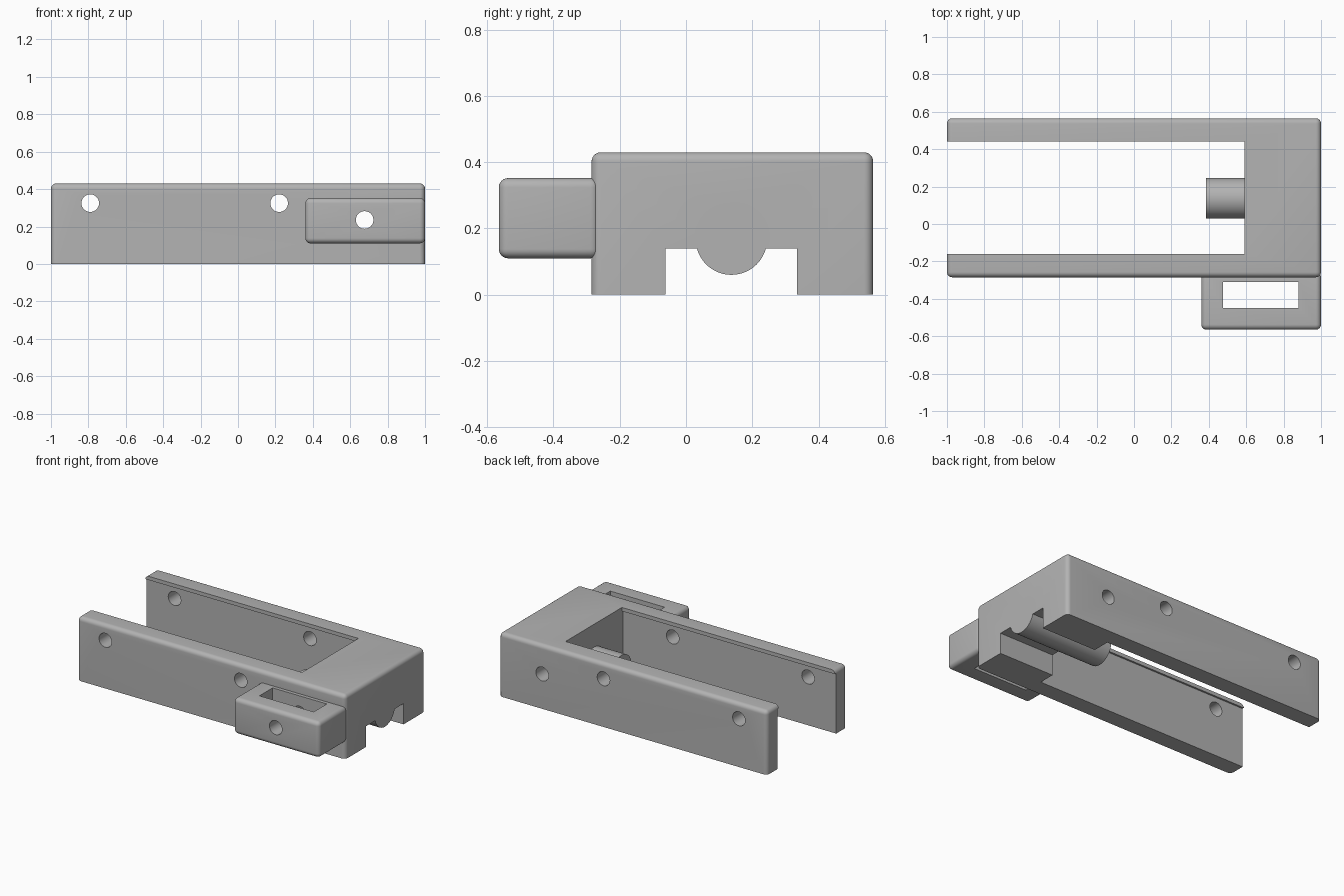
import bpy
import bmesh
import math
from mathutils import Matrix, Vector

default = bpy.data.objects.get("Cube")
if default:
    bpy.data.objects.remove(default, do_unlink=True)

# Single grey plastic
grey = bpy.data.materials.new("grey plastic")
grey.use_nodes = True
colour = (0.45, 0.45, 0.45, 1)
grey.diffuse_color = colour
grey.node_tree.nodes["Principled BSDF"].inputs["Base Color"].default_value = colour


def finish(bm, name):
    mesh = bpy.data.meshes.new(name)
    bm.to_mesh(mesh)
    bm.free()
    mesh.materials.append(grey)
    obj = bpy.data.objects.new(name, mesh)
    bpy.context.collection.objects.link(obj)
    return obj


def box(name, low, high, fillet=0, sharp_base=False):
    """Box between two corners, with optional rounded edges."""
    low, high = Vector(low), Vector(high)
    bm = bmesh.new()
    bmesh.ops.create_cube(bm, size=1)
    for v in bm.verts:
        v.co = (low + high) / 2 + v.co * (high - low)
    if fillet:
        edges = [e for e in bm.edges
                 if not (sharp_base and all(v.co.z < low.z + fillet for v in e.verts))]
        bmesh.ops.bevel(bm, geom=edges, offset=fillet, segments=6,
                        profile=0.5, affect='EDGES', clamp_overlap=True)
    return finish(bm, name)


def rod(name, centre, radius, length, axis):
    """Round bar along the x or y axis."""
    turn = Matrix.Rotation(math.pi / 2, 4, 'Y' if axis == 'x' else 'X')
    bm = bmesh.new()
    bmesh.ops.create_cone(bm, cap_ends=True, segments=48, radius1=radius,
                          radius2=radius, depth=length,
                          matrix=Matrix.Translation(centre) @ turn)
    return finish(bm, name)


def combine(target, tool, operation):
    """Apply a boolean and remove the tool."""
    tool.hide_render = True
    mod = target.modifiers.new(operation, 'BOOLEAN')
    mod.operation = operation
    mod.solver = 'EXACT'
    mod.object = tool
    bpy.context.view_layer.objects.active = target
    bpy.ops.object.modifier_apply(modifier=mod.name)
    bpy.data.objects.remove(tool, do_unlink=True)


# Main block with two arms, and the side lug
bracket = box("bracket", (-1, -0.285, 0), (1, 0.565, 0.43), 0.028, sharp_base=True)
combine(bracket, box("side_lug", (0.36, -0.565, 0.11), (1, -0.26, 0.352), 0.028), 'UNION')

# Open pocket between the arms, wider beneath the thin top lip
combine(bracket, box("pocket_cutter", (-1.2, -0.16, -0.1), (0.59, 0.44, 0.6)), 'DIFFERENCE')
combine(bracket, box("lip_cutter", (-1.2, -0.172, -0.1), (0.59, 0.452, 0.405)), 'DIFFERENCE')

# Channel under the block, with a round bar along it
combine(bracket, box("channel_cutter", (0.5, -0.062, -0.1), (1.2, 0.335, 0.14)), 'DIFFERENCE')
combine(bracket, rod("round_bar", (0.6925, 0.137, 0.168), 0.108, 0.615, 'x'), 'UNION')

# Strap slot and cross holes
combine(bracket, box("slot_cutter", (0.475, -0.45, -0.1), (0.88, -0.31, 0.6)), 'DIFFERENCE')
for x, z in ((-0.79, 0.325), (0.22, 0.325), (0.677, 0.235)):
    combine(bracket, rod("hole_cutter", (x, 0, z), 0.047, 2, 'y'), 'DIFFERENCE')

bpy.ops.object.select_all(action='DESELECT')
bracket.select_set(True)
bpy.context.view_layer.objects.active = bracket
bpy.ops.object.shade_smooth_by_angle(angle=math.radians(30))
